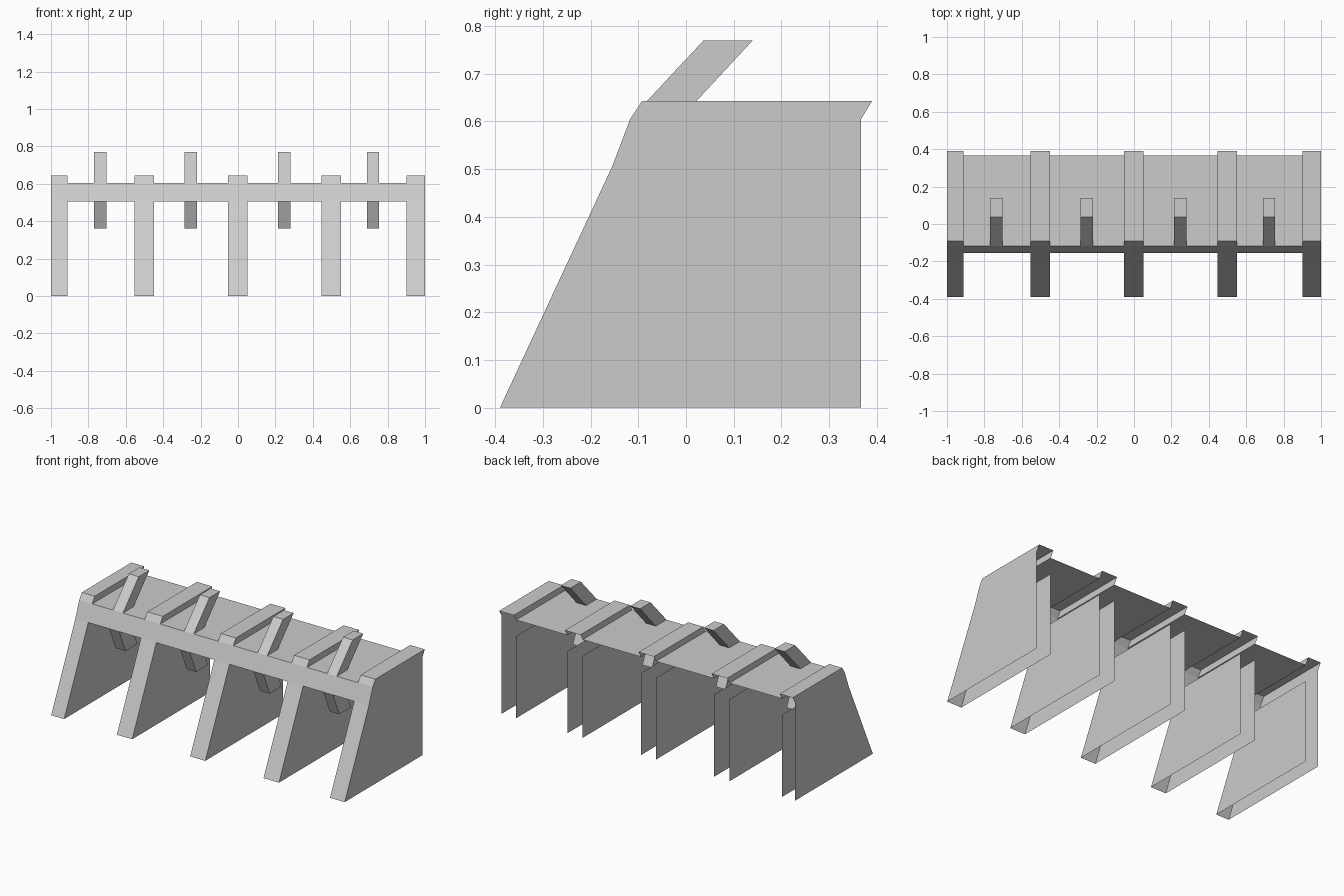
import bpy
import bmesh

if "Cube" in bpy.data.objects:
    bpy.data.objects.remove(bpy.data.objects["Cube"])


def build(name, faces):
    """Make a thin-walled object from a list of polygons, welding shared corners."""
    bm = bmesh.new()
    for pts in faces:
        bm.faces.new([bm.verts.new(p) for p in pts])
    bmesh.ops.remove_doubles(bm, verts=bm.verts, dist=0.0005)
    bmesh.ops.recalc_face_normals(bm, faces=bm.faces)
    mesh = bpy.data.meshes.new(name)
    bm.to_mesh(mesh)
    bm.free()
    obj = bpy.data.objects.new(name, mesh)
    bpy.context.collection.objects.link(obj)
    return obj


def strip(path, x0, x1):
    """Sweep a (y, z) path across from x0 to x1."""
    return [[(x0, *a), (x1, *a), (x1, *b), (x0, *b)] for a, b in zip(path, path[1:])]


def wall(outline, x):
    return [(x, y, z) for y, z in outline]


# Shared side-profile points (y, z)
foot = (-0.39, 0)
low_front, top_front = (-0.155, 0.505), (-0.117, 0.605)
cap_front, cap_back = (-0.092, 0.643), (0.39, 0.643)
top_back, low_back, foot_back = (0.367, 0.605), (0.367, 0.505), (0.367, 0)

slope = [foot, low_front, top_front, cap_front, cap_back]
full_side = slope + [top_back, foot_back]
lower_side = [foot, low_front, low_back, foot_back]
upper_side = [top_front, cap_front, cap_back, top_back]

# Hollow supports, open at the back and bottom; inner walls are split by the shelf
supports = [(-1, -0.912), (-0.553, -0.448), (-0.053, 0.05), (0.447, 0.552), (0.9, 1)]
for x0, x1 in supports:
    faces = strip(slope, x0, x1)
    for x in (x0, x1):
        if abs(x) == 1:
            faces.append(wall(full_side, x))
        else:
            faces += [wall(lower_side, x), wall(upper_side, x)]
    build("support", faces)

# Shelf skin between neighbouring supports: front lip and flat top
for (_, x0), (x1, _) in zip(supports, supports[1:]):
    build("shelf", strip([low_front, top_front, top_back], x0, x1))

# Slanted brackets above and below the shelf front
upper = [top_front, (0.037, 0.77), (0.14, 0.77), (-0.013, 0.605)]
lower = [low_front, (-0.092, 0.362), (0.023, 0.362), (-0.04, 0.505)]
for x0, x1 in [(-0.77, -0.702), (-0.285, -0.22), (0.215, 0.281), (0.69, 0.755)]:
    for name, path in (("upper_bracket", upper), ("lower_bracket", lower)):
        build(name, strip(path, x0, x1) + [wall(path, x0), wall(path, x1)])
